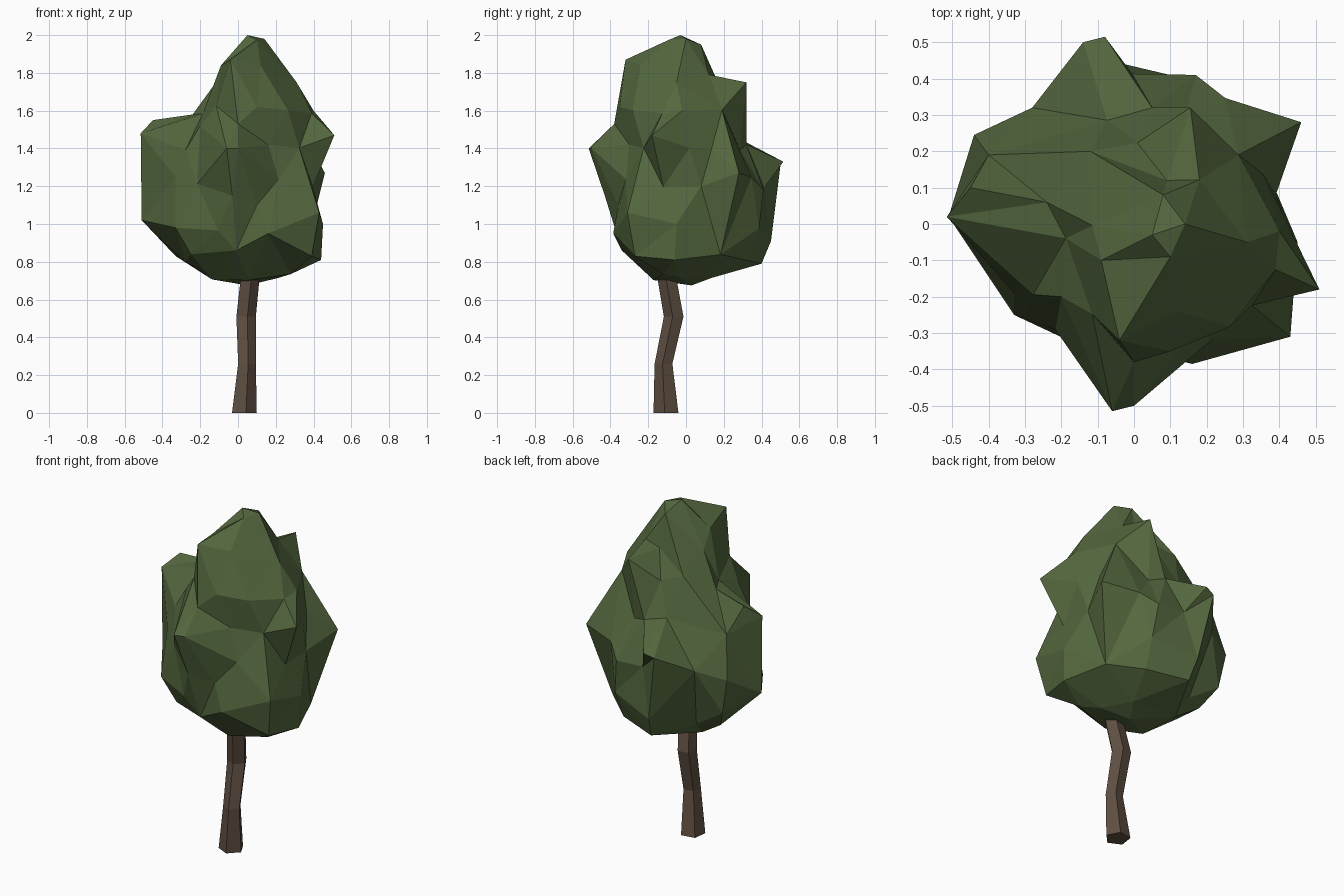
import bpy, bmesh, math, random
from mathutils import Vector

random.seed(4)


def material(name, rgb):
    m = bpy.data.materials.new(name)
    m.diffuse_color = (*rgb, 1)
    return m


def add_object(name, bm, mat):
    bmesh.ops.recalc_face_normals(bm, faces=bm.faces[:])
    mesh = bpy.data.meshes.new(name)
    bm.to_mesh(mesh)
    bm.free()
    mesh.materials.append(mat)
    ob = bpy.data.objects.new(name, mesh)
    bpy.context.collection.objects.link(ob)
    return ob


# Trunk: five-sided tube along a crooked path (x, y, z, radius)
PATH = [(0.03, -0.103, 0, 0.07), (0.045, -0.117, 0.26, 0.05),
        (0.04, -0.063, 0.51, 0.055), (0.062, -0.1, 0.72, 0.053),
        (0.065, -0.1, 0.78, 0.05)]
bm = bmesh.new()
rings = []
for x, y, z, r in PATH:
    angles = [math.radians(-80 + 72 * i) for i in range(5)]
    rings.append([bm.verts.new((x + r * math.cos(a), y + r * math.sin(a), z)) for a in angles])
for lo, hi in zip(rings, rings[1:]):
    for i in range(5):
        j = (i + 1) % 5
        bm.faces.new((lo[i], lo[j], hi[j], hi[i]))
bm.faces.new(rings[0][::-1])
bm.faces.new(rings[-1])
add_object("trunk", bm, material("bark brown", (0.115, 0.078, 0.054)))

# Crown body: stacked ellipses (z, centre x, centre y, radius x, radius y, points)
BODY = [(0.72, 0.03, -0.01, 0.19, 0.17, 5), (0.82, 0.05, 0.03, 0.33, 0.33, 9),
        (0.99, 0.02, 0.03, 0.42, 0.39, 10), (1.22, 0.02, 0.01, 0.41, 0.39, 10),
        (1.42, 0.04, -0.02, 0.38, 0.33, 10), (1.60, 0.10, -0.04, 0.30, 0.28, 9),
        (1.78, 0.08, -0.06, 0.20, 0.20, 7), (1.92, 0.07, -0.03, 0.10, 0.09, 5)]
# Leaf clumps that stick out of the body
PEAKS = [(0.05, -0.03, 2.0), (0.14, 0.0, 1.98), (0.05, 0.03, 0.675),
         (0.08, 0.08, 1.95), (0.1, -0.09, 1.975),
         # left clump
         (-0.51, 0.02, 1.02), (-0.515, 0.02, 1.48), (-0.45, 0.1, 1.55),
         (-0.44, 0.245, 1.16), (-0.40, 0.19, 1.40), (-0.40, 0.23, 0.95),
         (-0.33, 0.15, 0.83), (-0.24, 0.06, 1.58), (-0.12, 0.2, 1.68),
         (-0.19, 0.12, 0.74),
         # front clumps
         (-0.33, -0.25, 0.98), (-0.33, -0.19, 1.25), (-0.25, -0.22, 0.84),
         (-0.06, -0.515, 1.40), (0.0, -0.5, 1.40), (-0.03, -0.43, 1.15),
         (-0.01, -0.34, 0.86), (0.0, -0.38, 1.53), (0.1, -0.35, 1.62),
         (0.16, -0.385, 0.95), (0.16, -0.30, 1.42), (0.1, -0.36, 1.1),
         (-0.2, -0.2, 1.52),
         # right clumps
         (0.43, -0.31, 1.06), (0.39, -0.27, 0.83), (0.51, -0.18, 1.47),
         (0.44, -0.06, 0.81), (0.45, -0.05, 1.0), (0.39, 0.08, 1.2),
         (0.46, 0.28, 1.27), (0.40, -0.02, 1.6), (0.31, -0.05, 1.75),
         (0.28, -0.12, 0.735),
         # back clumps
         (0.17, 0.41, 1.18), (-0.05, 0.40, 0.79), (-0.07, 0.45, 0.91),
         (-0.08, 0.515, 1.33), (-0.14, 0.5, 1.31), (-0.28, 0.32, 1.2),
         (0.05, 0.32, 1.42), (0.155, 0.32, 1.75), (0.09, 0.12, 1.76),
         # upper front clump
         (-0.04, -0.32, 1.87), (0.12, -0.24, 1.84), (-0.09, -0.1, 1.84)]
CORE = Vector((0.04, 0.0, 1.3))


def direction(p):
    d = p - CORE
    d.z *= 0.65
    return d.normalized()


points = [Vector(p) for p in PEAKS]
for k, (z, cx, cy, rx, ry, n) in enumerate(BODY):
    for i in range(n):
        a = 2 * math.pi * (i + 0.5 * (k % 2) + random.uniform(-0.2, 0.2)) / n
        s = random.uniform(0.95, 1.04)
        p = Vector((cx + rx * s * math.cos(a), cy + ry * s * math.sin(a),
                    z + random.uniform(-0.03, 0.03)))
        if all(direction(p).angle(direction(q)) > 0.23 for q in points):
            points.append(p)

# Skin the points: connect their directions on a sphere, then move them out
bm = bmesh.new()
target = {bm.verts.new(direction(p)): p for p in points}
bmesh.ops.convex_hull(bm, input=bm.verts[:])
for v in bm.verts:
    v.co = target[v]
add_object("leaf_crown", bm, material("leaf green", (0.088, 0.135, 0.048)))
